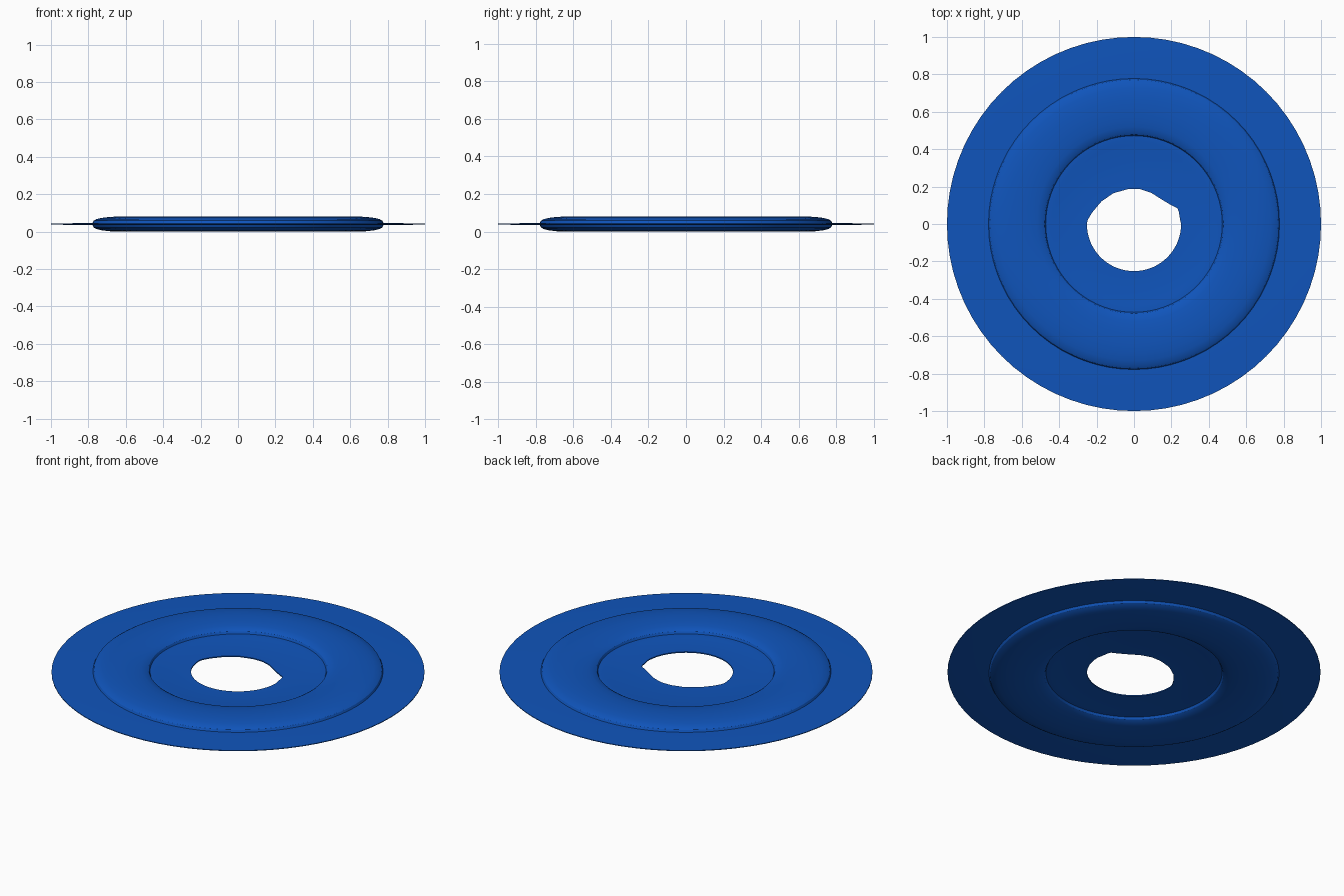
import bpy, bmesh, math

if "Cube" in bpy.data.objects:
    bpy.data.objects.remove(bpy.data.objects["Cube"])

N = 72
ZC = 0.04  # mid plane of the disc

blue = bpy.data.materials.new("blue")
blue.diffuse_color = (0.005, 0.09, 0.5, 1)
blue.use_nodes = True
blue.node_tree.nodes["Principled BSDF"].inputs["Base Color"].default_value = blue.diffuse_color

# Uneven upper edge of the centre hole (x, y), left to right
HOLE_TOP = [(-0.26, 0.0), (-0.225, 0.06), (-0.175, 0.12), (-0.11, 0.165), (-0.03, 0.187),
            (0.03, 0.187), (0.09, 0.168), (0.15, 0.13), (0.2, 0.1), (0.237, 0.082), (0.25, 0.0)]


def hole_radius(a):
    """Distance from the centre to the hole edge in direction a."""
    if math.sin(a) <= 0.001:
        return 0.252
    dx, dy = math.cos(a), math.sin(a)
    for (x1, y1), (x2, y2) in zip(HOLE_TOP, HOLE_TOP[1:]):
        c1, c2 = dx * y1 - dy * x1, dx * y2 - dy * x2
        if c1 * c2 <= 0 and c1 != c2:
            t = c1 / (c1 - c2)
            return math.hypot(x1 + t * (x2 - x1), y1 + t * (y2 - y1))
    return 0.252


def lathe(name, profile):
    """Spin a closed (radius, z) loop; radius None follows the hole edge."""
    bm = bmesh.new()
    rings = []
    for r, z in profile:
        ring = []
        for i in range(N):
            a = 2 * math.pi * i / N
            d = hole_radius(a) if r is None else r
            ring.append(bm.verts.new((d * math.cos(a), d * math.sin(a), ZC + z)))
        rings.append(ring)
    for k in range(len(rings)):
        p, q = rings[k], rings[(k + 1) % len(rings)]
        for i in range(N):
            j = (i + 1) % N
            bm.faces.new((p[i], p[j], q[j], q[i]))
    bmesh.ops.recalc_face_normals(bm, faces=bm.faces)
    me = bpy.data.meshes.new(name)
    bm.to_mesh(me)
    bm.free()
    me.materials.append(blue)
    ob = bpy.data.objects.new(name, me)
    bpy.context.collection.objects.link(ob)
    bpy.context.view_layer.objects.active = ob
    ob.select_set(True)
    bpy.ops.object.shade_smooth_by_angle(angle=math.radians(30))
    ob.select_set(False)


# Upper half of the profile, mirrored below: inner web, rounded ring, thin rim
upper = [(None, 0.003), (0.42, 0.003), (0.44, 0.006), (0.472, 0.006),
         (0.478, 0.018), (0.492, 0.026), (0.52, 0.033), (0.56, 0.037), (0.60, 0.04),
         (0.65, 0.04), (0.69, 0.038), (0.73, 0.033), (0.758, 0.026), (0.772, 0.018),
         (0.778, 0.006), (0.86, 0.005), (0.96, 0.003), (1.0, 0.002)]
lathe("ring_disc", upper + [(r, -z) for r, z in reversed(upper)])
